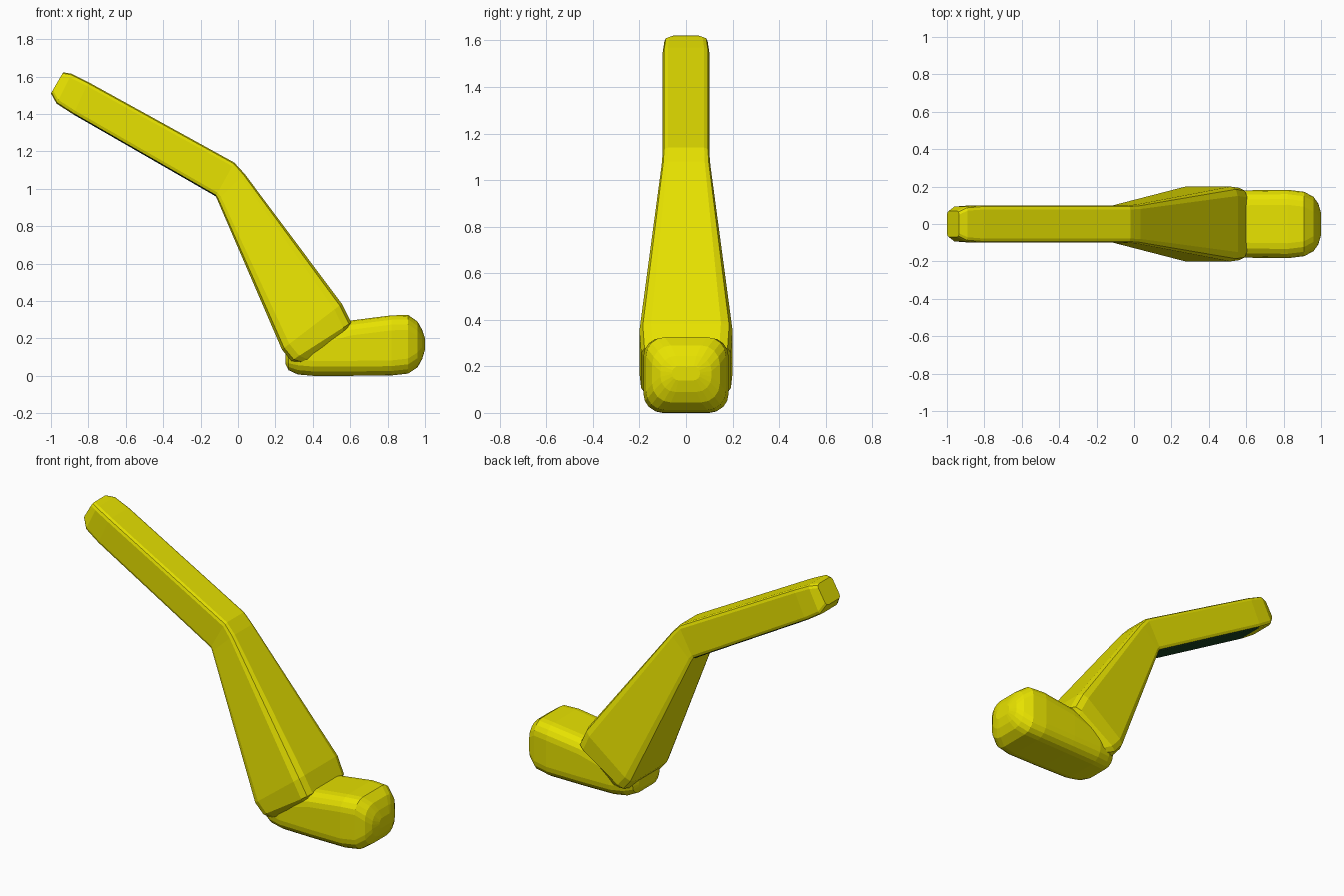
import bpy, bmesh, math
from mathutils import Vector

if "Cube" in bpy.data.objects:
    bpy.data.objects.remove(bpy.data.objects["Cube"])


def material(name, rgb):
    m = bpy.data.materials.new(name)
    m.diffuse_color = (*rgb, 1)
    m.use_nodes = True
    m.node_tree.nodes["Principled BSDF"].inputs["Base Color"].default_value = m.diffuse_color
    return m


YELLOW = material("yellow", (0.80, 0.76, 0.0))
DARK = material("dark green", (0.010, 0.055, 0.015))


def rounded_ring(bottom, top, half_width, radius, steps):
    """Rounded rectangle standing on the line bottom-top in the xz plane."""
    b, t = Vector((bottom[0], 0, bottom[1])), Vector((top[0], 0, top[1]))
    mid, up, half = (b + t) / 2, (t - b).normalized(), (t - b).length / 2
    r = min(radius, half * 0.9, half_width * 0.9)
    pts = []
    for q, (sy, su) in enumerate([(1, 1), (-1, 1), (-1, -1), (1, -1)]):
        for i in range(steps + 1):
            a = math.pi / 2 * (q + i / steps)
            y = sy * (half_width - r) + r * math.cos(a)
            u = su * (half - r) + r * math.sin(a)
            pts.append(mid + up * u + Vector((0, y, 0)))
    return pts


def loft(name, rings):
    bm = bmesh.new()
    loops = [[bm.verts.new(p) for p in ring] for ring in rings]
    n = len(loops[0])
    for a, b in zip(loops, loops[1:]):
        for i in range(n):
            bm.faces.new((a[i], a[(i + 1) % n], b[(i + 1) % n], b[i]))
    bm.faces.new(loops[0])
    bm.faces.new(loops[-1])
    bmesh.ops.recalc_face_normals(bm, faces=bm.faces)
    me = bpy.data.meshes.new(name)
    bm.to_mesh(me)
    bm.free()
    ob = bpy.data.objects.new(name, me)
    bpy.context.collection.objects.link(ob)
    me.materials.append(YELLOW)
    return ob


# Bent leg: lower point, upper point, half width, corner size
leg_sections = [
    ((-1.00, 1.51), (-0.935, 1.622), 0.07, 0.02),
    ((-0.97, 1.455), (-0.89, 1.615), 0.093, 0.022),
    ((-0.88, 1.397), (-0.80, 1.57), 0.10, 0.022),
    ((-0.12, 0.96), (-0.02, 1.14), 0.10, 0.022),
    ((-0.11, 0.94), (0.035, 1.08), 0.105, 0.025),
    ((0.235, 0.14), (0.555, 0.385), 0.20, 0.05),
    ((0.285, 0.08), (0.605, 0.285), 0.193, 0.05),
    ((0.35, 0.06), (0.59, 0.25), 0.165, 0.04),
]
leg = loft("leg", [rounded_ring(*s, 2) for s in leg_sections])

# Dark underside of the upper arm of the leg
leg.data.materials.append(DARK)
for f in leg.data.polygons:
    if f.normal.z < -0.7 and -0.92 < f.center.x < -0.15 and f.center.z > 1.0:
        f.material_index = 1

# Foot: x, bottom, top, half width, corner radius
foot_sections = [
    (0.255, 0.06, 0.13, 0.09, 0.03),
    (0.27, 0.03, 0.17, 0.13, 0.06),
    (0.32, 0.007, 0.21, 0.16, 0.08),
    (0.40, 0.0, 0.24, 0.175, 0.08),
    (0.60, 0.0, 0.295, 0.18, 0.08),
    (0.82, 0.002, 0.323, 0.183, 0.08),
    (0.91, 0.012, 0.325, 0.172, 0.08),
    (0.96, 0.045, 0.29, 0.145, 0.08),
    (0.985, 0.09, 0.245, 0.11, 0.065),
    (1.00, 0.14, 0.20, 0.06, 0.03),
]
loft("foot", [rounded_ring((x, z0), (x, z1), w, r, 4)
              for x, z0, z1, w, r in foot_sections])
